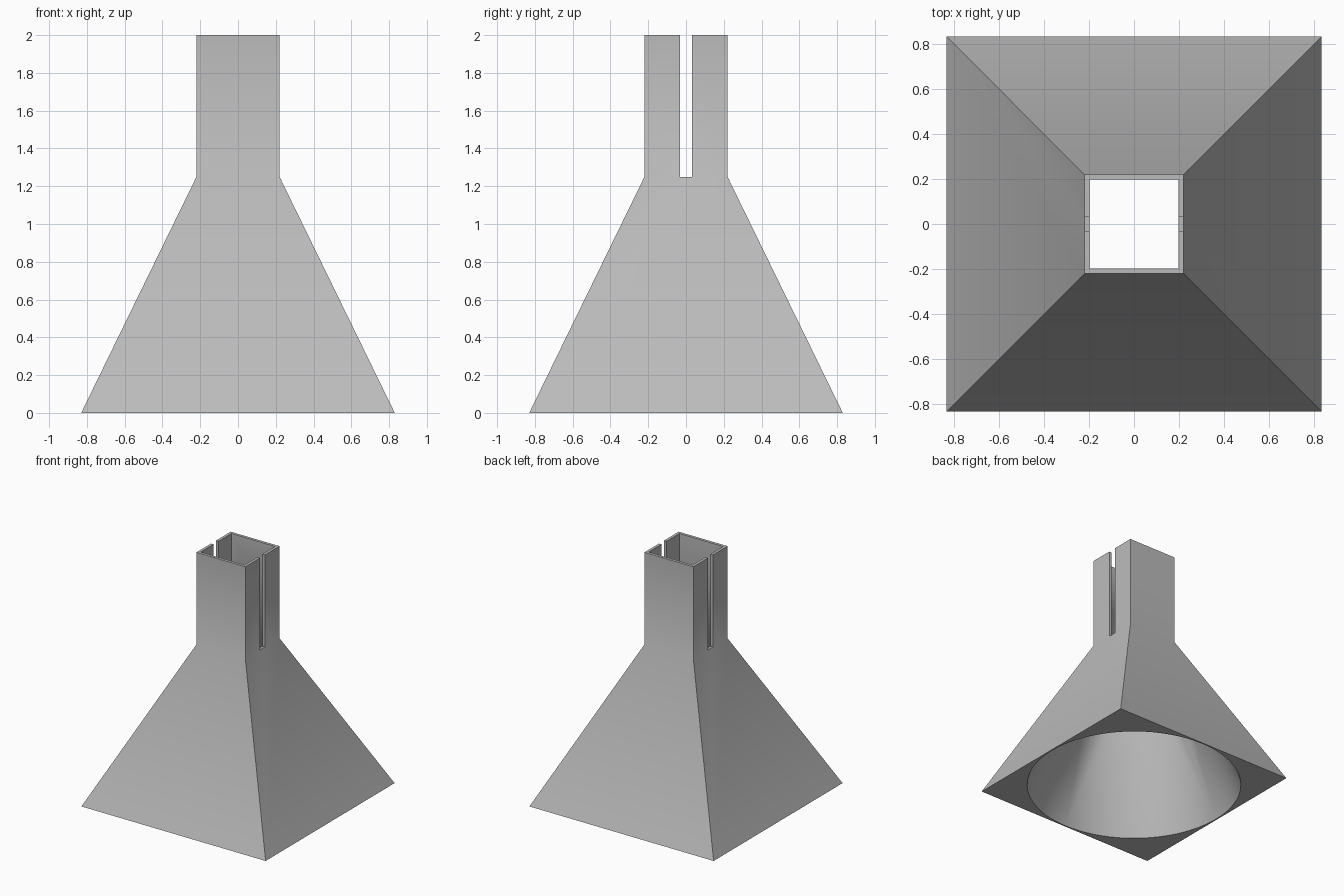
import bpy
import bmesh
from math import cos, sin, pi, radians

cube = bpy.data.objects.get("Cube")
if cube:
    bpy.data.objects.remove(cube, do_unlink=True)

BASE, NECK, BORE, HOLE = 0.83, 0.22, 0.197, 0.82
SHOULDER, TOP, SLOT = 1.25, 2.0, 0.066
SEGMENTS = 96

grey = bpy.data.materials.new("light grey")
grey.use_nodes = True
colour = (0.5, 0.5, 0.5, 1)
grey.diffuse_color = colour
grey.node_tree.nodes["Principled BSDF"].inputs["Base Color"].default_value = colour


def ring(bm, count, radius, z, start=0.0):
    return [bm.verts.new((radius * cos(start + 2 * pi * i / count),
                          radius * sin(start + 2 * pi * i / count), z))
            for i in range(count)]


def square(bm, half, z):
    return ring(bm, 4, half * 2 ** 0.5, z, pi / 4)


def bridge(bm, low, high):
    n = len(low)
    for i in range(n):
        j = (i + 1) % n
        bm.faces.new((low[i], low[j], high[j], high[i]))


def finish(bm, name):
    bmesh.ops.recalc_face_normals(bm, faces=bm.faces)
    mesh = bpy.data.meshes.new(name)
    bm.to_mesh(mesh)
    bm.free()
    mesh.materials.append(grey)
    obj = bpy.data.objects.new(name, mesh)
    bpy.context.collection.objects.link(obj)
    return obj


# Outer body: flared square skirt and straight square neck
bm = bmesh.new()
foot = square(bm, BASE, 0)
shoulder = square(bm, NECK, SHOULDER)
rim = square(bm, NECK, TOP)
bridge(bm, foot, shoulder)
bridge(bm, shoulder, rim)
bm.faces.new(foot)
bm.faces.new(rim)
body = finish(bm, "square_funnel")

# Cavity: round mouth blending into a square bore
bm = bmesh.new()
below = ring(bm, SEGMENTS, HOLE, -0.1)
mouth = ring(bm, SEGMENTS, HOLE, 0)
throat = square(bm, BORE, SHOULDER)
above = square(bm, BORE, TOP + 0.1)
bridge(bm, below, mouth)
bridge(bm, throat, above)
bm.faces.new(below)
bm.faces.new(above)
quarter = SEGMENTS // 4
for i in range(SEGMENTS):
    k = i // quarter
    bm.faces.new((mouth[i], mouth[(i + 1) % SEGMENTS], throat[k]))
    if i % quarter == 0:
        bm.faces.new((mouth[i], throat[k], throat[k - 1]))
cavity = finish(bm, "cavity_cutter")

# Slot through both side walls of the neck
bm = bmesh.new()
bmesh.ops.create_cube(bm, size=1)
height = TOP + 0.1 - SHOULDER
bmesh.ops.scale(bm, vec=(1, SLOT, height), verts=bm.verts)
bmesh.ops.translate(bm, vec=(0, 0, SHOULDER + height / 2), verts=bm.verts)
slot = finish(bm, "slot_cutter")

# Cut the body, then smooth the gentle bends only
bpy.ops.object.select_all(action="DESELECT")
bpy.context.view_layer.objects.active = body
body.select_set(True)
for cutter in (cavity, slot):
    cutter.hide_render = True
    mod = body.modifiers.new(cutter.name, "BOOLEAN")
    mod.operation = "DIFFERENCE"
    mod.solver = "EXACT"
    mod.object = cutter
    bpy.ops.object.modifier_apply(modifier=mod.name)
    bpy.data.objects.remove(cutter, do_unlink=True)
bpy.ops.object.shade_smooth_by_angle(angle=radians(30))
